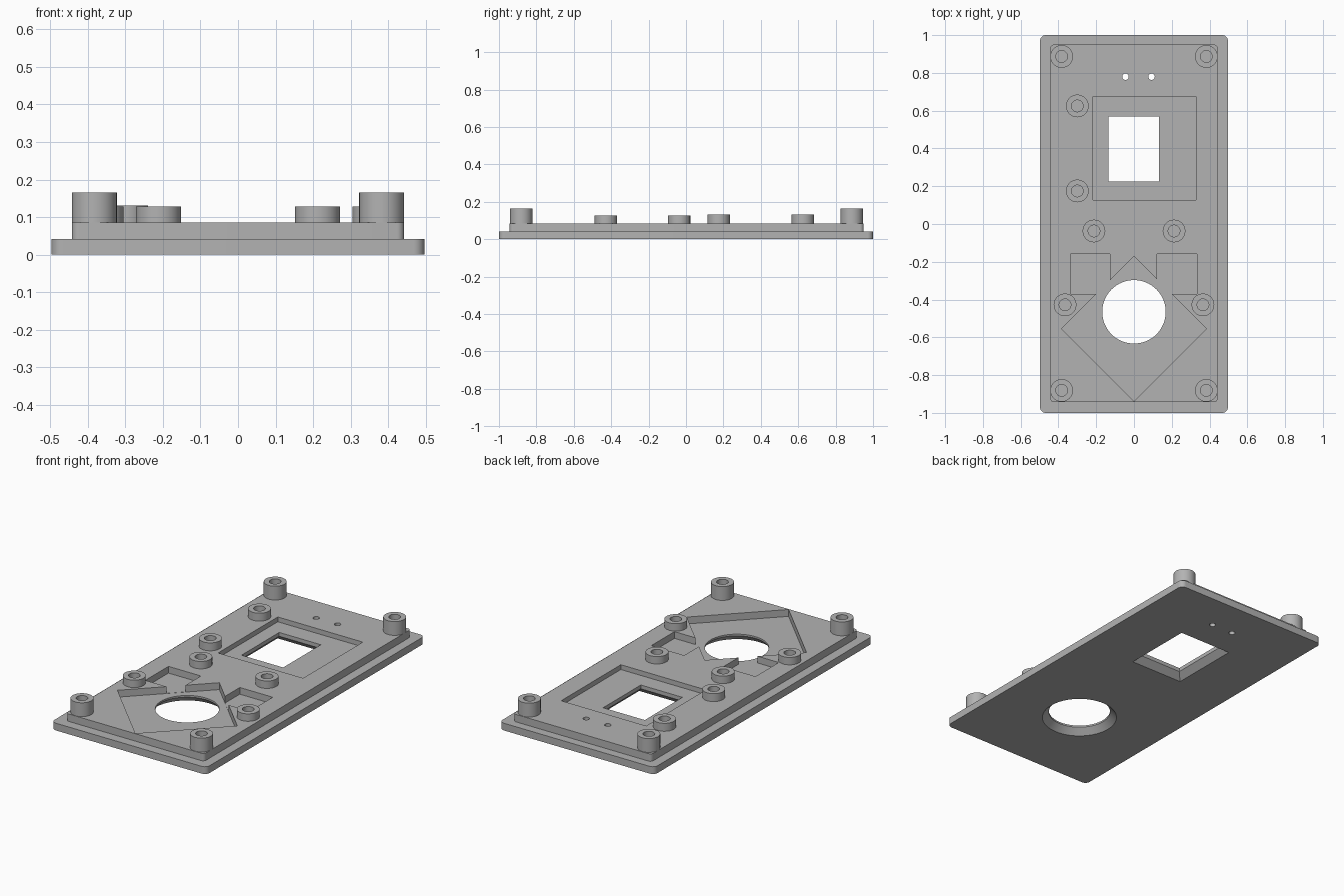
import bpy, bmesh, math

if "Cube" in bpy.data.objects:
    bpy.data.objects.remove(bpy.data.objects["Cube"], do_unlink=True)

GREY = (0.45, 0.45, 0.45, 1.0)
grey = bpy.data.materials.new("plain_grey")
grey.use_nodes = True
grey.diffuse_color = GREY
grey.node_tree.nodes["Principled BSDF"].inputs["Base Color"].default_value = GREY

PLATE_TOP = 0.085


def make_object(name, bm):
    bmesh.ops.recalc_face_normals(bm, faces=bm.faces)
    mesh = bpy.data.meshes.new(name)
    bm.to_mesh(mesh)
    bm.free()
    mesh.materials.append(grey)
    obj = bpy.data.objects.new(name, mesh)
    bpy.context.collection.objects.link(obj)
    return obj


def loft(name, rings):
    """Closed solid through outlines given as (points, z)."""
    bm = bmesh.new()
    loops = [[bm.verts.new((x, y, z)) for x, y in pts] for pts, z in rings]
    n = len(loops[0])
    for low, high in zip(loops, loops[1:]):
        for i in range(n):
            j = (i + 1) % n
            bm.faces.new((low[i], low[j], high[j], high[i]))
    bm.faces.new(loops[0][::-1])
    bm.faces.new(loops[-1])
    return make_object(name, bm)


def rect(x0, x1, y0, y1):
    return [(x0, y0), (x1, y0), (x1, y1), (x0, y1)]


def circle(cx, cy, r, n):
    return [(cx + r * math.cos(math.tau * i / n), cy + r * math.sin(math.tau * i / n))
            for i in range(n)]


def rounded(x0, x1, y0, y1, r, steps=8):
    corners = [(x1 - r, y1 - r), (x0 + r, y1 - r), (x0 + r, y0 + r), (x1 - r, y0 + r)]
    pts = []
    for k, (cx, cy) in enumerate(corners):
        for i in range(steps + 1):
            a = math.pi / 2 * (k + i / steps)
            pts.append((cx + r * math.cos(a), cy + r * math.sin(a)))
    return pts


def combine(target, other, operation):
    mod = target.modifiers.new("shape", "BOOLEAN")
    mod.object = other
    mod.operation = operation
    mod.solver = "EXACT"
    bpy.context.view_layer.objects.active = target
    bpy.ops.object.modifier_apply(modifier=mod.name)
    bpy.data.objects.remove(other, do_unlink=True)


def smooth(obj):
    bpy.ops.object.select_all(action="DESELECT")
    obj.select_set(True)
    bpy.context.view_layer.objects.active = obj
    bpy.ops.object.shade_smooth_by_angle(angle=math.radians(30))


# Stepped panel
panel = loft("panel", [(rounded(-0.497, 0.497, -1, 1, 0.03), 0),
                       (rounded(-0.497, 0.497, -1, 1, 0.03), 0.042)])
inner = rounded(-0.443, 0.443, -0.943, 0.95, 0.02)
combine(panel, loft("raised_step", [(inner, 0.02), (inner, PLATE_TOP)]), "UNION")


def cut(name, *rings):
    combine(panel, loft(name, rings), "DIFFERENCE")


# Recesses in the upper face
screen = rect(-0.217, 0.328, 0.128, 0.674)
cut("screen_recess", (screen, 0.057), (screen, 0.2))
diamond = circle(0, -0.555, 0.384, 4)
cut("diamond_recess", (diamond, 0.045), (diamond, 0.2))
for x0, x1 in ((-0.335, -0.127), (0.122, 0.333)):
    pocket = rect(x0, x1, -0.37, -0.158)
    cut("square_pocket", (pocket, 0.046), (pocket, 0.2))

# Through openings, flared towards the underside
FLARE, EXTRA = 0.035, 0.02


def window(g):
    return rect(-0.135 - g, 0.132 + g, 0.225 - g, 0.57 + g)


def round_hole(g):
    return circle(0, -0.465, 0.168 + g, 64)


for outline in (window, round_hole):
    cut("flared_opening", (outline(FLARE + EXTRA), -EXTRA),
        (outline(0), FLARE), (outline(0), 0.2))

# Small indicator holes
for x in (-0.045, 0.093):
    hole = circle(x, 0.78, 0.017, 24)
    cut("indicator_hole", (hole, -0.1), (hole, 0.2))
smooth(panel)


# Hollow mounting posts
def post(name, x, y, top, n=40):
    bm = bmesh.new()
    profile = [(0.06, PLATE_TOP), (0.06, top), (0.031, top), (0.031, PLATE_TOP)]
    loops = [[bm.verts.new((px, py, z)) for px, py in circle(x, y, r, n)]
             for r, z in profile]
    for k in range(4):
        a, b = loops[k], loops[(k + 1) % 4]
        for i in range(n):
            j = (i + 1) % n
            bm.faces.new((a[i], a[j], b[j], b[i]))
    smooth(make_object(name, bm))


for side, s in (("left", 1), ("right", -1)):
    post("back_corner_post_" + side, s * 0.383, 0.887, 0.165)
    post("front_corner_post_" + side, s * 0.383, -0.881, 0.165)
    post("middle_post_" + side, s * 0.212, -0.037, 0.128)
    post("lower_post_" + side, s * 0.365, -0.428, 0.128)
for y in (0.625, 0.175):
    post("screen_post", -0.3, y, 0.131)
